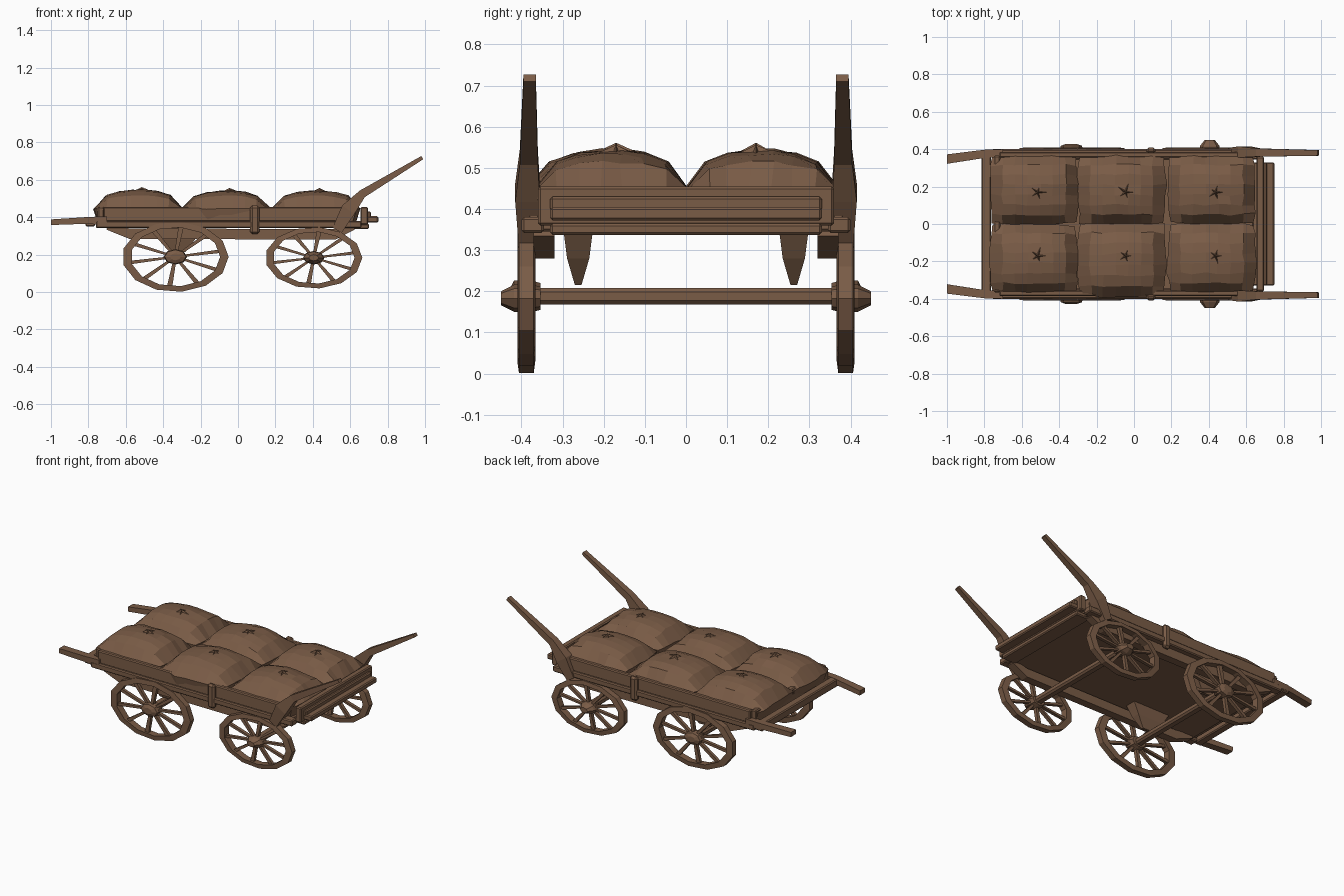
import bpy, bmesh, math, random
from mathutils import Vector

random.seed(4)
if "Cube" in bpy.data.objects:
    bpy.data.objects.remove(bpy.data.objects["Cube"], do_unlink=True)

wood = bpy.data.materials.new("worn_brown")
wood.use_nodes = True
colour = (0.195, 0.107, 0.062, 1)
wood.diffuse_color = colour
wood.node_tree.nodes["Principled BSDF"].inputs["Base Color"].default_value = colour


def finish(name, bm, bevel=0.0):
    bmesh.ops.recalc_face_normals(bm, faces=bm.faces)
    mesh = bpy.data.meshes.new(name)
    bm.to_mesh(mesh)
    bm.free()
    mesh.materials.append(wood)
    obj = bpy.data.objects.new(name, mesh)
    bpy.context.collection.objects.link(obj)
    if bevel:
        mod = obj.modifiers.new("worn_edges", "BEVEL")
        mod.width = bevel
        mod.segments = 1
    return obj


def skin(bm, rings, closed=False):
    """Bridge rings of points; cap the ends unless the loop is closed."""
    loops = [[bm.verts.new(p) for p in ring] for ring in rings]
    n = len(loops[0])
    for i in range(len(loops) if closed else len(loops) - 1):
        a, b = loops[i], loops[(i + 1) % len(loops)]
        for j in range(n):
            k = (j + 1) % n
            bm.faces.new((a[j], a[k], b[k], b[j]))
    if not closed:
        bm.faces.new(loops[0])
        bm.faces.new(loops[-1])


def box(name, x, y, z, bevel=0.006):
    bm = bmesh.new()
    skin(bm, [[(a, y[0], z[0]), (a, y[1], z[0]), (a, y[1], z[1]), (a, y[0], z[1])] for a in x])
    return finish(name, bm, bevel)


def bar(name, path, widths, heights, bevel=0.0):
    """Rectangular bar following a path that runs lengthwise."""
    pts = [Vector(p) for p in path]
    rings = []
    for i, p in enumerate(pts):
        t = pts[min(i + 1, len(pts) - 1)] - pts[max(i - 1, 0)]
        up = Vector((-t.z, 0, t.x)).normalized() * heights[i]
        out = Vector((0, widths[i], 0))
        rings.append([p + up + out, p + up - out, p - up - out, p - up + out])
    bm = bmesh.new()
    skin(bm, rings)
    return finish(name, bm, bevel)


def revolve(bm, profile, count, closed):
    """Turn (radius, y) points around the y axis."""
    def ring(r, y):
        return [(r * math.cos(math.tau * i / count), y, r * math.sin(math.tau * i / count))
                for i in range(count)]
    skin(bm, [ring(r, y) for r, y in profile], closed)


def wheel(name, x, z, rx, rz, side, tip):
    bm = bmesh.new()
    # rim, hub and spokes in unit radius, then stretched to an oval
    revolve(bm, [(1, -0.018), (1, 0.018), (0.84, 0.022), (0.84, -0.022)], 13, True)
    revolve(bm, [(0.17, -0.035), (0.22, 0.0), (0.2, 0.03), (0.1, tip - 0.39)], 8, False)
    for i in range(10):
        a = math.tau * (i + 0.3) / 10
        d, s = Vector((math.cos(a), 0, math.sin(a))), Vector((-math.sin(a), 0, math.cos(a)))
        rings = []
        for r, w, h in ((0.12, 0.03, 0.012), (0.87, 0.05, 0.009)):
            u = Vector((0, h, 0))
            rings.append([d * r + s * w + u, d * r - s * w + u, d * r - s * w - u, d * r + s * w - u])
        skin(bm, rings)
    for v in bm.verts:
        v.co = (x + v.co.x * rx, side * (0.388 + v.co.y), z + v.co.z * rz)
    return finish(name, bm)


def sack(name, cx, cy, hx, hy, top):
    """Plump closed pillow with rounded corners and uneven cloth."""
    bm = bmesh.new()
    bmesh.ops.create_grid(bm, x_segments=7, y_segments=7, size=1)
    rim = [e for e in bm.edges if e.is_boundary]
    for v in bm.verts:
        u, w = v.co.x, v.co.y
        bulge = (1 - abs(u) ** 2.6) * (1 - abs(w) ** 2.6)
        round_off = 1 - 0.06 * (u * w) ** 2
        jitter = random.uniform(-0.006, 0.006)
        v.co = (cx + u * hx * round_off + jitter, cy + w * hy * round_off + jitter,
                0.445 + (top - 0.445) * bulge ** 0.6 + jitter * 0.6)
    lower = bmesh.ops.extrude_edge_only(bm, edges=rim)["geom"]
    base = [g for g in lower if isinstance(g, bmesh.types.BMVert)]
    for v in base:
        v.co = (cx + (v.co.x - cx) * 0.9, cy + (v.co.y - cy) * 0.93, 0.37)
    bmesh.ops.contextual_create(bm, geom=[e for e in bm.edges if e.is_boundary])
    return finish(name, bm)


def knot(name, x, y, z):
    """Small star-shaped tie on top of a sack."""
    bm = bmesh.new()
    tip = bm.verts.new((x, y, z + 0.016))
    star = []
    for i in range(10):
        r = (0.045 if i % 2 == 0 else 0.012) * random.uniform(0.8, 1.1)
        a = math.tau * i / 10
        star.append(bm.verts.new((x + r * math.cos(a), y + r * math.sin(a), z - 0.004)))
    for i in range(10):
        bm.faces.new((tip, star[i], star[(i + 1) % 10]))
    bm.faces.new(star)
    return finish(name, bm)


# Cart bed and end boards
box("bed_floor", (-0.72, 0.64), (-0.36, 0.36), (0.345, 0.375))
box("front_board", (-0.75, -0.715), (-0.365, 0.365), (0.36, 0.455))
box("front_crossbar", (-0.815, -0.765), (-0.385, 0.395), (0.35, 0.40))
box("rear_board", (0.655, 0.695), (-0.36, 0.36), (0.36, 0.455))
box("rear_sill", (0.6, 0.7), (-0.33, 0.33), (0.337, 0.365))
box("rear_step", (0.69, 0.75), (-0.33, 0.33), (0.372, 0.405))
box("rear_ledge", (0.69, 0.712), (-0.33, 0.33), (0.395, 0.43))

# Parts repeated on both sides
for side, label in ((1, "left"), (-1, "right")):
    def across(a, b):
        return sorted((side * a, side * b))

    box(label + "_side_board", (-0.72, 0.6), across(0.355, 0.385), (0.375, 0.455))
    box(label + "_lower_rail", (-0.76, 0.66), across(0.345, 0.4), (0.342, 0.38))
    bar(label + "_chassis_beam", [(-0.7, side * 0.345, 0.345), (-0.58, side * 0.345, 0.312),
                                  (0.52, side * 0.345, 0.308), (0.62, side * 0.345, 0.345)],
        [0.025] * 4, [0.012, 0.028, 0.028, 0.012])
    box(label + "_side_strap", (0.065, 0.115), across(0.375, 0.408), (0.31, 0.462), 0.012)

    # Pull handles at the low end
    bar(label + "_low_handle", [(-1.0, side * 0.347, 0.373), (-0.8, side * 0.375, 0.383),
                                (-0.7, side * 0.38, 0.38)],
        [0.025, 0.022, 0.02], [0.015, 0.018, 0.025])
    # Raised push handles
    bar(label + "_push_handle", [(0.53, side * 0.385, 0.33), (0.59, side * 0.385, 0.44),
                                 (0.665, side * 0.382, 0.525), (0.985, side * 0.38, 0.718)],
        [0.022, 0.03, 0.022, 0.015], [0.028, 0.04, 0.022, 0.01])

    # Tapered hangers that carry the bed
    bm = bmesh.new()
    skin(bm, [[(-0.32 + sx * lx, side * 0.262 + sy * ly, z)
               for sx, sy in ((-1, -1), (1, -1), (1, 1), (-1, 1))]
              for lx, ly, z in ((0.13, 0.036, 0.35), (0.09, 0.027, 0.28), (0.04, 0.008, 0.215))])
    finish(label + "_hanger", bm)

    wheel(label + "_large_wheel", -0.335, 0.188, 0.285, 0.188, side, 0.43)
    wheel(label + "_small_wheel", 0.405, 0.183, 0.26, 0.165, side, 0.452)

    # Grain sacks, two rows of three
    for i, (cx, top) in enumerate(((-0.535, 0.545), (-0.065, 0.54), (0.415, 0.54))):
        spill = 0.015 if i == 1 and side < 0 else 0
        sack(f"{label}_sack_{i + 1}", cx, side * (0.183 + spill / 2), 0.237, 0.188 + spill, top)
        knot(f"{label}_sack_tie_{i + 1}", cx + 0.02, side * 0.17, top)

# Axles
for label, x, z in (("front", -0.335, 0.188), ("rear", 0.405, 0.188)):
    box(label + "_axle", (x - 0.025, x + 0.025), (-0.39, 0.39), (z - 0.02, z + 0.02), 0.01)
